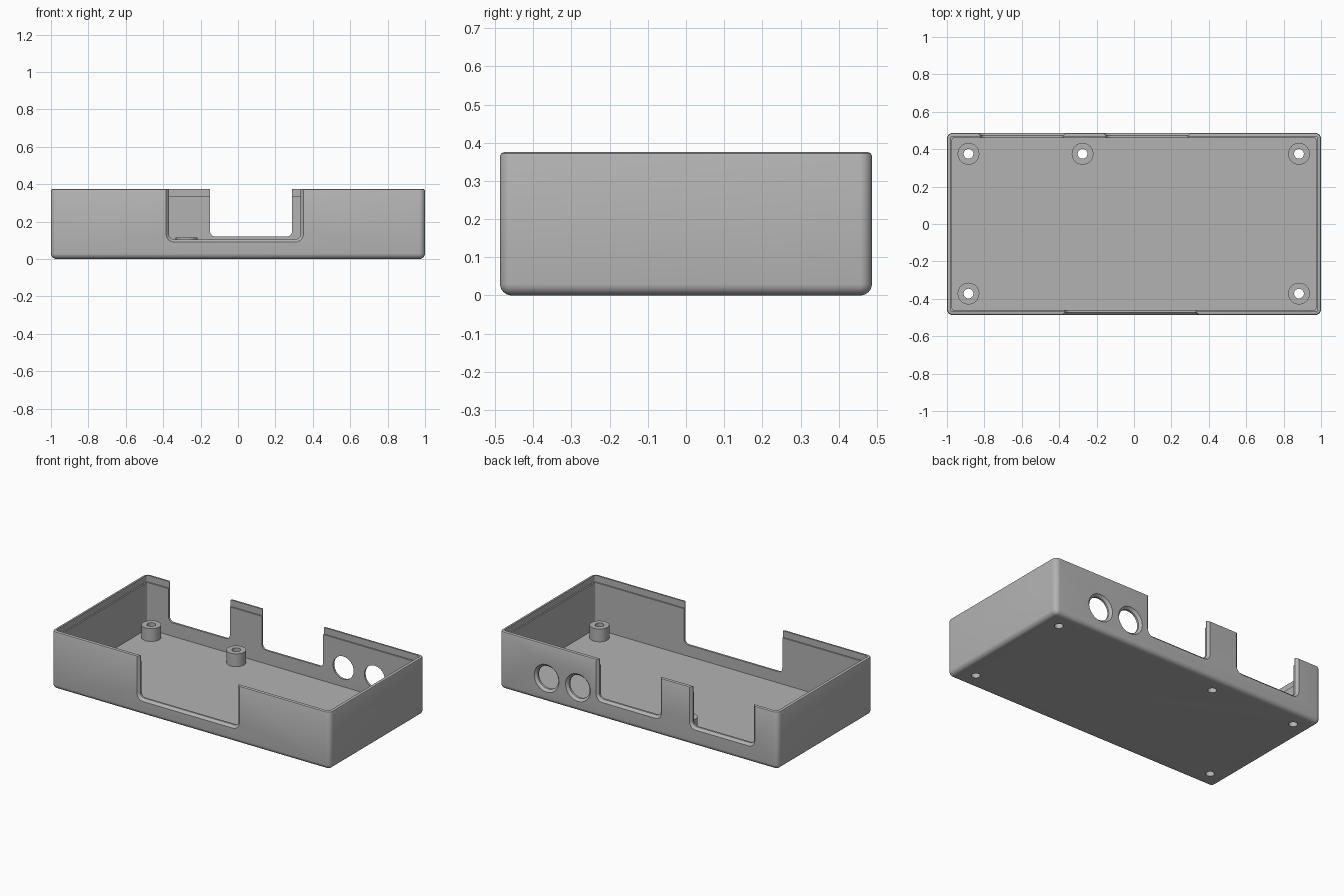
import bpy, bmesh
from math import sin, cos, pi

cube = bpy.data.objects.get("Cube")
if cube:
    bpy.data.objects.remove(cube, do_unlink=True)

HX, HY, TOP, WALL, FLOOR = 1.0, 0.487, 0.375, 0.028, 0.032
CHAMFER = 0.015

grey = bpy.data.materials.new("plain grey")
grey.use_nodes = True
colour = (0.45, 0.45, 0.45, 1)
grey.diffuse_color = colour
grey.node_tree.nodes["Principled BSDF"].inputs["Base Color"].default_value = colour


def loft(name, rings, closed_loop=False):
    """Skin a list of equal-length rings; cap the ends or join them."""
    bm = bmesh.new()
    loops = [[bm.verts.new(p) for p in ring] for ring in rings]
    pairs = list(zip(loops, loops[1:]))
    if closed_loop:
        pairs.append((loops[-1], loops[0]))
    else:
        bm.faces.new(loops[0])
        bm.faces.new(loops[-1])
    for a, b in pairs:
        n = len(a)
        for i in range(n):
            j = (i + 1) % n
            bm.faces.new((a[i], a[j], b[j], b[i]))
    bmesh.ops.recalc_face_normals(bm, faces=bm.faces)
    mesh = bpy.data.meshes.new(name)
    bm.to_mesh(mesh)
    bm.free()
    mesh.materials.append(grey)
    obj = bpy.data.objects.new(name, mesh)
    bpy.context.collection.objects.link(obj)
    return obj


def rounded_ring(inset, z):
    """Rounded rectangle, inset from the outer wall."""
    r = max(0.032 - inset, 0.008)
    pts = []
    for k, (sx, sy) in enumerate([(1, 1), (-1, 1), (-1, -1), (1, -1)]):
        for i in range(9):
            a = (k + i / 8) * pi / 2
            pts.append((sx * (HX - inset - r) + r * cos(a),
                        sy * (HY - inset - r) + r * sin(a), z))
    return pts


def circle(x, r, z, y, axis="z"):
    angles = [2 * pi * i / 40 for i in range(40)]
    if axis == "z":
        return [(x + r * cos(a), y + r * sin(a), z) for a in angles]
    return [(x + r * cos(a), y, z + r * sin(a)) for a in angles]


def slot(x0, x1, z0, grow, y):
    """U-shaped opening with rounded lower corners, open past the rim."""
    r = 0.03 + grow
    x0, x1, z0 = x0 - grow, x1 + grow, z0 - grow
    pts = [(x1, y, TOP + 0.1), (x0, y, TOP + 0.1)]
    for cx, start in ((x0 + r, pi), (x1 - r, 1.5 * pi)):
        for i in range(9):
            a = start + i / 8 * pi / 2
            pts.append((cx + r * cos(a), y, z0 + r + r * sin(a)))
    return pts


def wall_stations(side):
    """Depth and growth of a wall cutter that flares on the outside."""
    return [(side * (HY - 0.08), 0), (side * (HY - CHAMFER), 0),
            (side * HY, CHAMFER), (side * (HY + 0.05), CHAMFER)]


# Tray shell: filleted underside, softened rim, stepped inner lip, flat floor
FILLET = 0.03
section = [(FILLET * (1 - sin(a)), FILLET * (1 - cos(a)))
           for a in (i / 8 * pi / 2 for i in range(9))]
section += [(0, TOP - 0.01), (0.003, TOP - 0.003), (0.01, TOP),
            (0.019, TOP), (0.019, TOP - 0.042),
            (WALL, TOP - 0.042), (WALL, FLOOR)]
tray = loft("tray_shell", [rounded_ring(*p) for p in section])

cutters = []
# Front opening and two back openings
for side, x0, x1, z0 in [(-1, -0.37, 0.335, 0.105),
                         (1, -0.15, 0.29, 0.12), (1, -0.82, -0.38, 0.12)]:
    cutters.append(loft("opening_cutter",
                        [slot(x0, x1, z0, g, y) for y, g in wall_stations(side)]))

# Two round ports in the back wall
for x in (0.435, 0.66):
    cutters.append(loft("port_cutter",
                        [circle(x, 0.074 + g, 0.155, y, "y")
                         for y, g in wall_stations(1)]))

# Screw posts with through holes
POST_R, HOLE_R, POST_TOP = 0.058, 0.026, 0.115
for x, y in [(-0.885, 0.375), (-0.275, 0.375), (0.882, 0.375),
             (-0.885, -0.372), (0.882, -0.372)]:
    post = loft("screw_post",
                [circle(x, r, z, y) for r, z in
                 [(HOLE_R, FLOOR - 0.005), (POST_R, FLOOR - 0.005),
                  (POST_R, POST_TOP), (HOLE_R, POST_TOP)]], closed_loop=True)
    cutters.append(loft("screw_hole_cutter",
                        [circle(x, HOLE_R, z, y) for z in (-0.05, FLOOR + 0.05)]))

# Cut all the openings, then drop the cutters
bpy.context.view_layer.objects.active = tray
for cutter in cutters:
    cutter.hide_render = True
    mod = tray.modifiers.new("cut", "BOOLEAN")
    mod.operation = "DIFFERENCE"
    mod.solver = "EXACT"
    mod.object = cutter
    bpy.ops.object.modifier_apply(modifier=mod.name)
for cutter in cutters:
    bpy.data.objects.remove(cutter, do_unlink=True)

# Smooth the rounded surfaces, keep the edges crisp
bpy.ops.object.select_all(action="DESELECT")
for obj in bpy.context.collection.objects:
    if obj.name.startswith(("tray_shell", "screw_post")):
        obj.select_set(True)
bpy.ops.object.shade_smooth_by_angle(angle=0.5)
